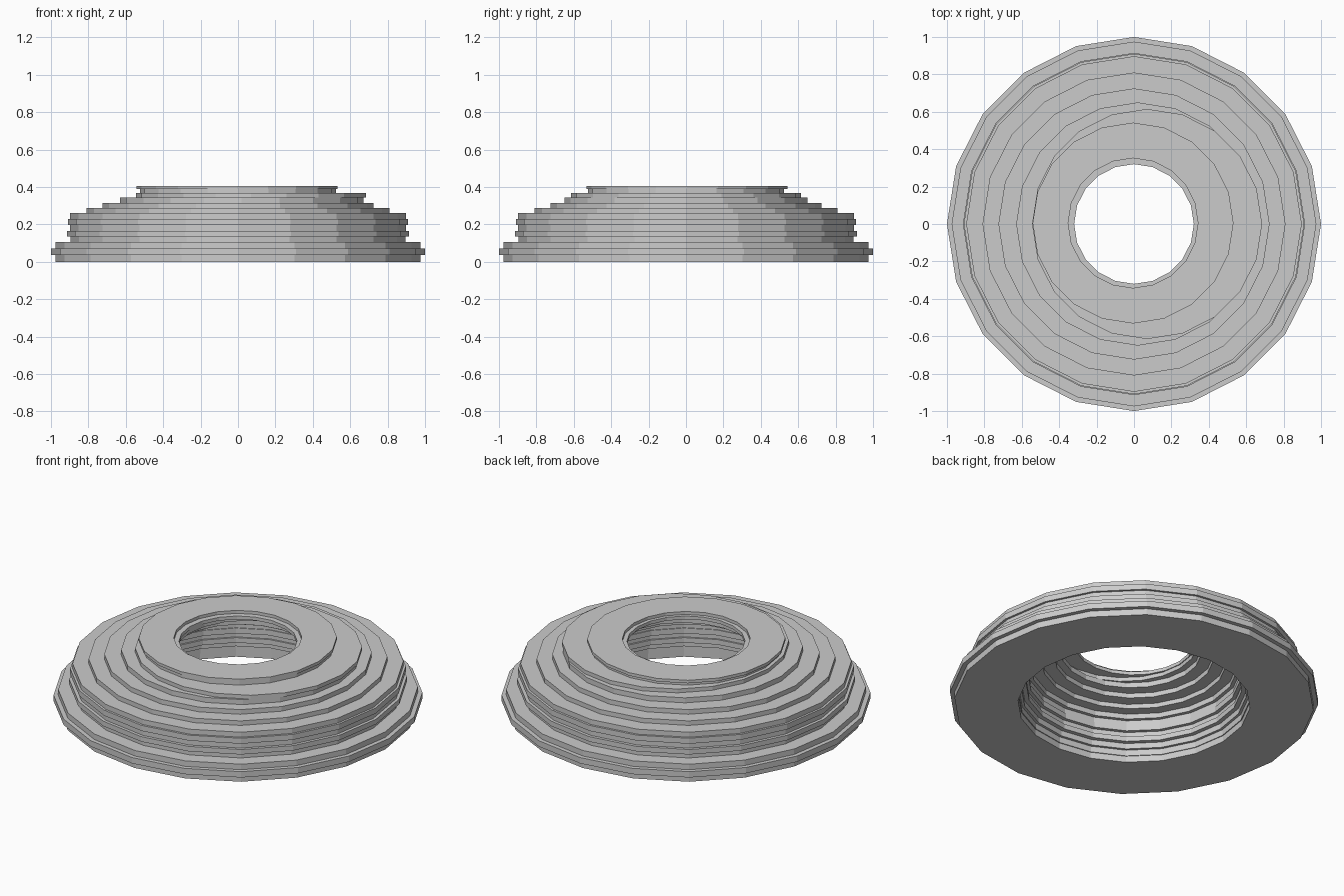
import bpy, bmesh, math

if "Cube" in bpy.data.objects:
    bpy.data.objects.remove(bpy.data.objects["Cube"])

SIDES = 20
# each ring: top z, outer radius, inner radius, centre x, centre y
RINGS = [
    (0.037, 0.975, 0.63, 0, 0),
    (0.072, 1.00, 0.625, 0, 0),
    (0.105, 0.975, 0.61, 0, 0),
    (0.135, 0.895, 0.585, 0, 0),
    (0.165, 0.915, 0.595, 0, 0),
    (0.197, 0.897, 0.575, 0, 0),
    (0.23, 0.91, 0.58, 0, 0),
    (0.26, 0.897, 0.56, 0, 0),
    (0.287, 0.81, 0.50, 0, 0),
    (0.315, 0.725, 0.43, 0, 0),
    (0.345, 0.65, 0.38, 0.02, 0),
    (0.368, 0.615, 0.395, 0.07, 0),
    (0.388, 0.525, 0.32, 0, 0),
    (0.406, 0.537, 0.347, -0.005, 0.005),
]


def ring(name, z0, z1, r_out, r_in, cx, cy):
    """Closed flat ring with a rectangular section."""
    bm = bmesh.new()
    section = [(r_out, z0), (r_out, z1), (r_in, z1), (r_in, z0)]
    loops = []
    for r, z in section:
        loops.append([bm.verts.new((cx + r * math.cos(2 * math.pi * i / SIDES),
                                    cy + r * math.sin(2 * math.pi * i / SIDES), z))
                      for i in range(SIDES)])
    for k in range(4):
        a, b = loops[k], loops[(k + 1) % 4]
        for i in range(SIDES):
            j = (i + 1) % SIDES
            bm.faces.new((a[i], a[j], b[j], b[i]))
    bmesh.ops.recalc_face_normals(bm, faces=bm.faces)
    mesh = bpy.data.meshes.new(name)
    bm.to_mesh(mesh)
    bm.free()
    bpy.context.collection.objects.link(bpy.data.objects.new(name, mesh))


# stack of rings from the floor up
z = 0.0
for n, (top, r_out, r_in, cx, cy) in enumerate(RINGS, 1):
    ring(f"stacked_ring_{n:02d}", z, top, r_out, r_in, cx, cy)
    z = top
